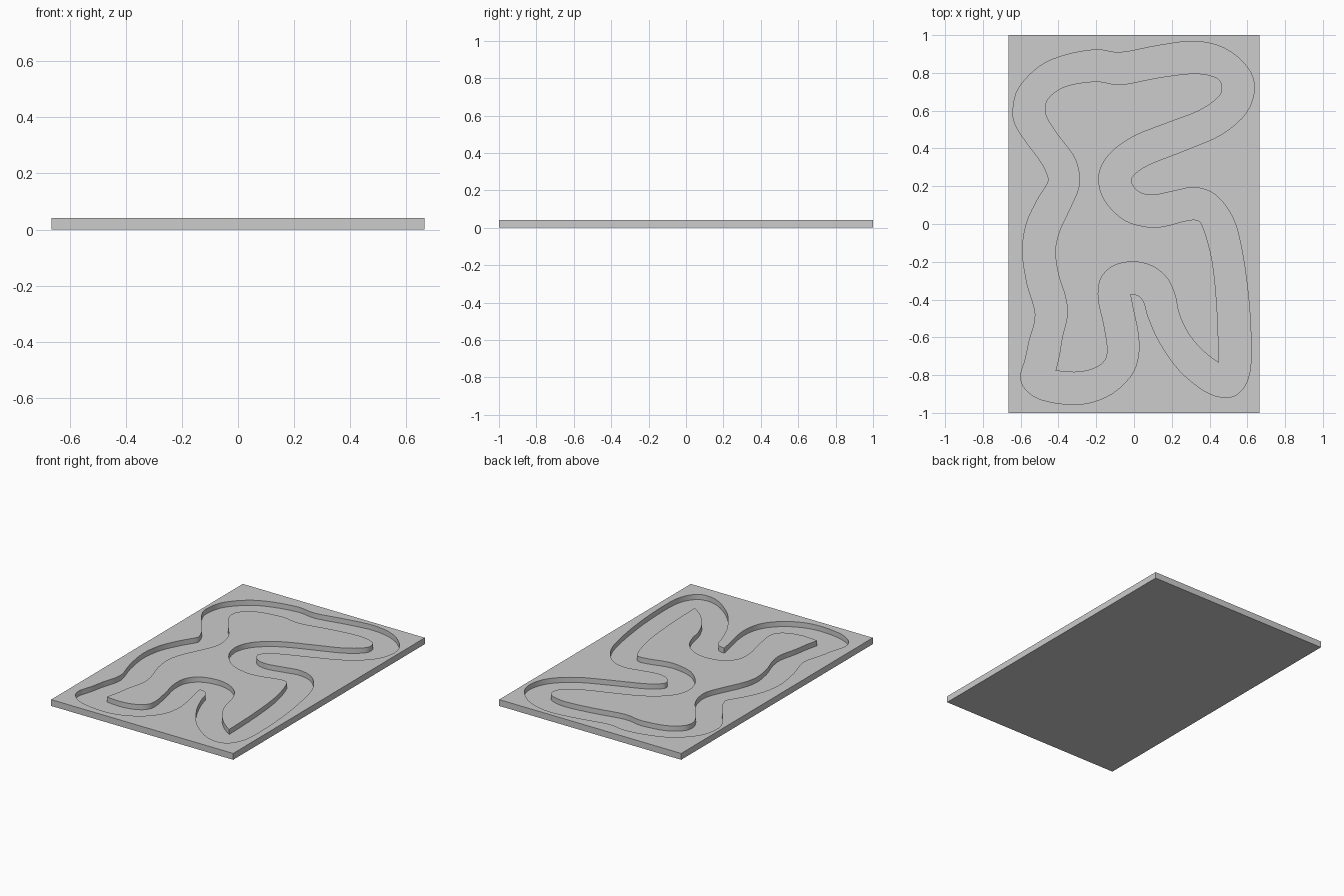
import bpy
import bmesh
import math
from mathutils import Vector
from mathutils.geometry import tessellate_polygon

default_cube = bpy.data.objects.get("Cube")
if default_cube:
    bpy.data.objects.remove(default_cube, do_unlink=True)

HALF_WIDTH, HALF_LENGTH = .665, 1
TOP, FLOOR = .042, .008
STEPS = 4

# Clockwise outlines of the winding channel; a repeated point is a sharp corner
CHANNEL_OUTSIDE = [
    (-.64, .61), (-.61, .72), (-.5, .835), (-.36, .895), (-.2, .922), (-.07, .908),
    (.13, .945), (.32, .967), (.48, .93), (.6, .83), (.637, .72), (.595, .59),
    (.465, .475), (.27, .39), (.08, .315), (0, .26), (-.015, .22), (.025, .17),
    (.1, .153), (.215, .175), (.32, .193), (.43, .155), (.525, .03), (.575, -.16),
    (.61, -.43), (.62, -.69), (.605, -.815), (.555, -.895), (.48, -.918),
    (.375, -.885), (.24, -.775), (.135, -.625), (.075, -.49), (.055, -.42),
    (.025, -.38), (-.02, -.37), (-.02, -.37), (-.005, -.45), (.02, -.57),
    (.025, -.68), (-.005, -.785), (-.09, -.88), (-.21, -.94), (-.34, -.955),
    (-.49, -.93), (-.575, -.875), (-.6, -.805), (-.575, -.715), (-.555, -.62),
    (-.522, -.48), (-.565, -.32), (-.59, -.15), (-.57, 0), (-.51, .13),
    (-.458, .215), (-.455, .25), (-.49, .325), (-.575, .44), (-.63, .53),
]
CHANNEL_INSIDE = [
    (-.472, .61), (-.45, .67), (-.36, .73), (-.2, .755), (-.07, .738), (.13, .775),
    (.32, .797), (.435, .775), (.467, .725), (.445, .67), (.345, .6), (.19, .54),
    (0, .465), (-.12, .38), (-.178, .29), (-.183, .2), (-.145, .11), (-.05, .02),
    (.07, -.015), (.16, -.012), (.265, .015), (.335, .02), (.37, -.03), (.415, -.2),
    (.44, -.45), (.45, -.735), (.45, -.735), (.375, -.68), (.295, -.59),
    (.24, -.48), (.215, -.37), (.17, -.28), (.09, -.22), (-.01, -.2),
    (-.115, -.225), (-.178, -.295), (-.188, -.4), (-.16, -.53), (-.14, -.665),
    (-.16, -.73), (-.225, -.77), (-.315, -.785), (-.415, -.777), (-.415, -.777),
    (-.395, -.69), (-.38, -.6), (-.353, -.48), (-.365, -.38), (-.4, -.27),
    (-.417, -.145), (-.395, -.04), (-.34, .08), (-.295, .185), (-.29, .265),
    (-.32, .36), (-.395, .46), (-.455, .55),
]


def smooth_loop(points):
    """Closed smooth curve through the points, keeping doubled points sharp."""
    points = [Vector(p) for p in points]
    count = len(points)
    loop = []
    for i in range(count):
        before, start = points[i - 1], points[i]
        end, after = points[(i + 1) % count], points[(i + 2) % count]
        if start == end:
            continue
        for step in range(STEPS):
            t = step / STEPS
            leave, arrive = (end - before) / 2, (after - start) / 2
            bend = (start - end) * 2 + leave + arrive
            swing = (end - start) * 3 - leave * 2 - arrive
            loop.append(((bend * t + swing) * t + leave) * t + start)
    return loop


def add_cap(bm, loops, height, upward=True):
    """Flat face inside the first loop, with the other loops as holes."""
    flat = [[Vector((p.x, p.y, 0)) for p in loop] for loop in loops]
    verts = [bm.verts.new((p.x, p.y, height)) for loop in loops for p in loop]
    for triangle in tessellate_polygon(flat):
        face = bm.faces.new([verts[i] for i in triangle])
        face.normal_update()
        if (face.normal.z > 0) != upward:
            face.normal_flip()


def add_wall(bm, loop, low, high):
    """Upright wall along a loop, facing to the right of its direction."""
    lower = [bm.verts.new((p.x, p.y, low)) for p in loop]
    upper = [bm.verts.new((p.x, p.y, high)) for p in loop]
    for i in range(len(loop)):
        k = (i + 1) % len(loop)
        bm.faces.new((lower[i], lower[k], upper[k], upper[i]))


def finish(bm, name, material):
    bmesh.ops.remove_doubles(bm, verts=bm.verts[:], dist=.00001)
    mesh = bpy.data.meshes.new(name)
    bm.to_mesh(mesh)
    bm.free()
    mesh.materials.append(material)
    part = bpy.data.objects.new(name, mesh)
    bpy.context.collection.objects.link(part)
    bpy.ops.object.select_all(action='DESELECT')
    part.select_set(True)
    bpy.context.view_layer.objects.active = part
    bpy.ops.object.shade_smooth_by_angle(angle=math.radians(30))


def make_material(name, color):
    material = bpy.data.materials.new(name)
    material.use_nodes = True
    material.diffuse_color = color
    shader = next(n for n in material.node_tree.nodes if n.type == 'BSDF_PRINCIPLED')
    shader.inputs["Base Color"].default_value = color
    return material


gray = make_material("light_gray", (.604, .604, .604, 1))
outside = smooth_loop(CHANNEL_OUTSIDE)
inside = smooth_loop(CHANNEL_INSIDE)
rectangle = [Vector((x * HALF_WIDTH, y * HALF_LENGTH))
             for x, y in ((-1, -1), (1, -1), (1, 1), (-1, 1))]

# Board: underside, sides, raised border and the channel's outer wall
board = bmesh.new()
add_cap(board, [rectangle], 0, upward=False)
add_wall(board, rectangle, 0, TOP)
add_cap(board, [rectangle, outside], TOP)
add_wall(board, outside, FLOOR, TOP)
finish(board, "board", gray)

# Sunken floor of the channel
channel = bmesh.new()
add_cap(channel, [outside, inside], FLOOR)
finish(channel, "channel_floor", gray)

# Raised island enclosed by the channel
island = bmesh.new()
add_cap(island, [inside], TOP)
add_wall(island, inside[::-1], FLOOR, TOP)
finish(island, "island", gray)
